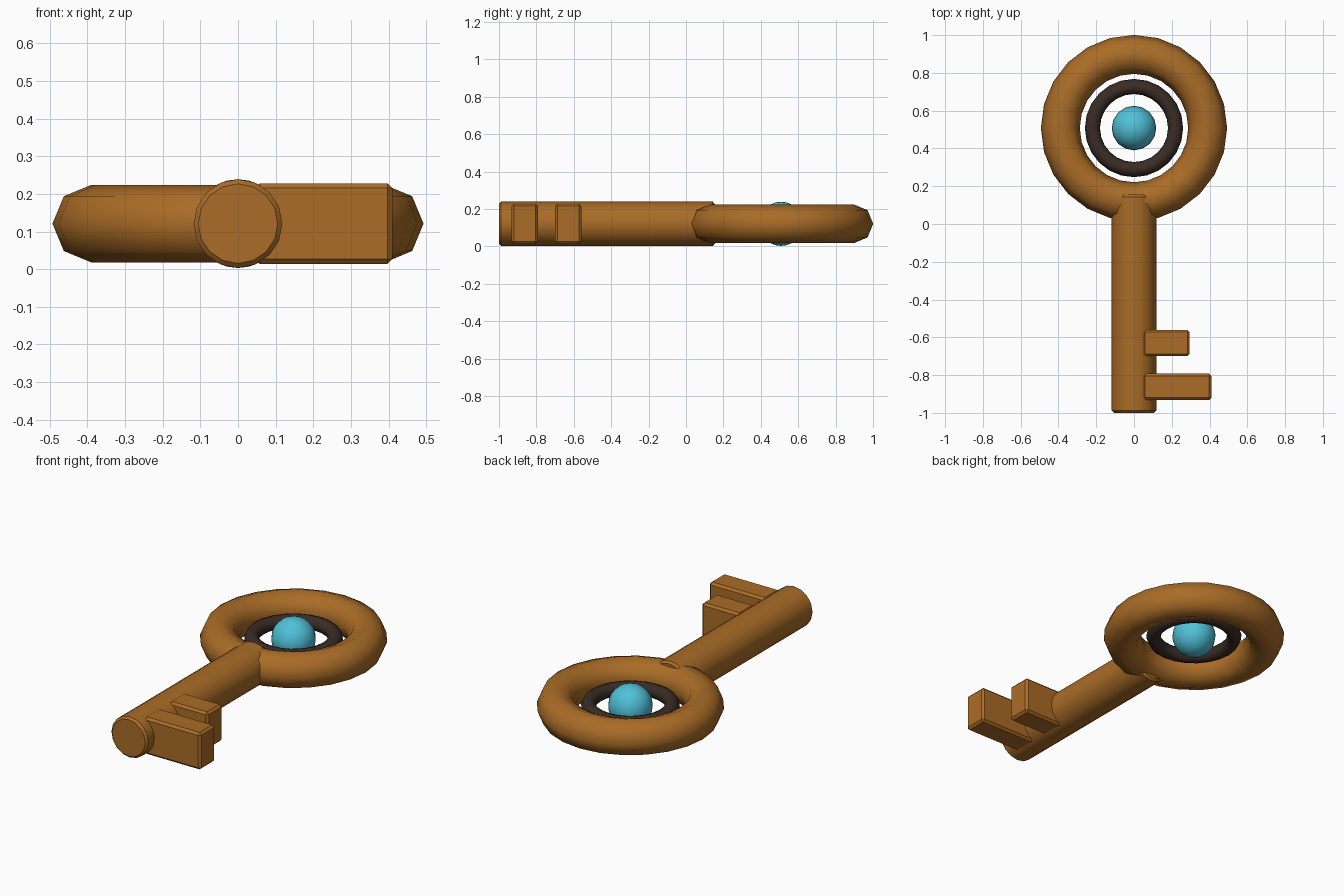
import bpy, math

if "Cube" in bpy.data.objects:
    bpy.data.objects.remove(bpy.data.objects["Cube"])

ZC = 0.121       # mid height of the flat-lying key
BOW_Y = 0.508    # centre of the ring handle


def material(name, rgb):
    m = bpy.data.materials.new(name)
    m.diffuse_color = (*rgb, 1)
    m.use_nodes = True
    m.node_tree.nodes["Principled BSDF"].inputs["Base Color"].default_value = m.diffuse_color
    return m


bronze = material("bronze", (0.40, 0.15, 0.02))
dark_brown = material("dark brown", (0.042, 0.025, 0.019))
turquoise = material("turquoise", (0.08, 0.53, 0.68))


def finish(name, mat, bevel=0, angle=40):
    ob = bpy.context.object
    ob.name = name
    ob.data.materials.append(mat)
    if bevel:
        mod = ob.modifiers.new("bevel", 'BEVEL')
        mod.width = bevel
        mod.segments = 1
        mod.limit_method = 'ANGLE'
        mod.angle_limit = math.radians(50)
        bpy.ops.object.modifier_apply(modifier=mod.name)
    bpy.ops.object.shade_smooth_by_angle(angle=math.radians(angle))
    return ob


def ring(name, major, minor, segs, sides, mat):
    bpy.ops.mesh.primitive_torus_add(location=(0, BOW_Y, ZC), major_radius=major, minor_radius=minor,
                                     major_segments=segs, minor_segments=sides)
    finish(name, mat, angle=60)


def tooth(name, x0, x1, y0, y1):
    bpy.ops.mesh.primitive_cube_add(size=1, location=((x0 + x1) / 2, (y0 + y1) / 2, ZC))
    bpy.context.object.scale = (x1 - x0, y1 - y0, 0.214)
    bpy.ops.object.transform_apply(location=False, rotation=False, scale=True)
    finish(name, bronze, 0.013, 30)


# ring handle, inner ring and gem
ring("handle_ring", 0.39, 0.103, 24, 8, bronze)
ring("inner_ring", 0.22, 0.04, 24, 8, dark_brown)
bpy.ops.mesh.primitive_uv_sphere_add(segments=16, ring_count=12, radius=0.118, location=(0, BOW_Y, ZC))
finish("gem", turquoise, angle=60)

# shaft
bpy.ops.mesh.primitive_cylinder_add(vertices=16, radius=0.118, depth=1.155, location=(0, -0.4225, ZC),
                                    rotation=(math.pi / 2, 0, 0))
finish("shaft", bronze, 0.012, 35)

# teeth
tooth("short_tooth", 0.045, 0.295, -0.70, -0.56)
tooth("long_tooth", 0.045, 0.41, -0.932, -0.792)
